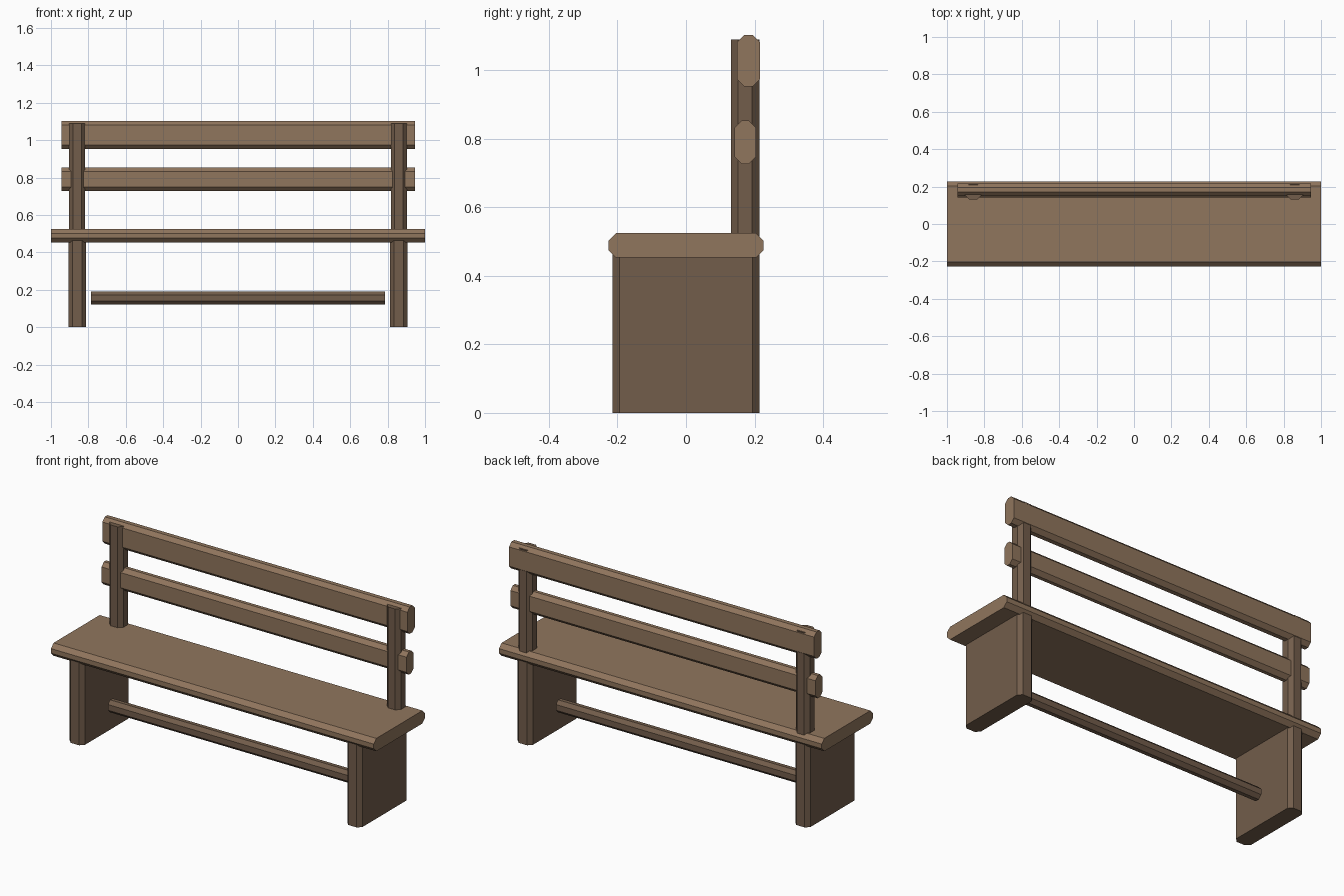
import bpy, bmesh
from mathutils import Vector

if "Cube" in bpy.data.objects:
    bpy.data.objects.remove(bpy.data.objects["Cube"])

def material(name, rgb):
    m = bpy.data.materials.new(name)
    m.diffuse_color = (*rgb, 1)
    m.use_nodes = True
    m.node_tree.nodes["Principled BSDF"].inputs["Base Color"].default_value = m.diffuse_color
    return m

light = material("light_wood", (0.28, 0.18, 0.11))
dark = material("dark_wood", (0.17, 0.11, 0.07))

def plank(name, lo, hi, axis, mat, chamfer=0.021):
    """Box from lo to hi whose four edges along the given axis are chamfered."""
    lo, hi = Vector(lo), Vector(hi)
    bm = bmesh.new()
    bmesh.ops.create_cube(bm, size=1)
    for v in bm.verts:
        v.co = Vector(hi[i] if v.co[i] > 0 else lo[i] for i in range(3))
    edges = [e for e in bm.edges
             if abs((e.verts[0].co - e.verts[1].co).normalized()[axis]) > 0.9]
    bmesh.ops.bevel(bm, geom=edges, offset=chamfer, offset_type='OFFSET',
                    segments=1, affect='EDGES')
    bmesh.ops.recalc_face_normals(bm, faces=bm.faces)
    me = bpy.data.meshes.new(name)
    bm.to_mesh(me)
    bm.free()
    me.materials.append(mat)
    ob = bpy.data.objects.new(name, me)
    bpy.context.collection.objects.link(ob)
    return ob

X, Z = 0, 2

# Seat board
plank("seat", (-1, -0.227, 0.453), (1, 0.227, 0.525), X, light, 0.023)

# Backrest boards
plank("top_back_rail", (-0.945, 0.149, 0.953), (0.945, 0.216, 1.103), X, light)
plank("lower_back_rail", (-0.945, 0.142, 0.727), (0.945, 0.204, 0.854), X, light)

# Stretcher between the legs
plank("stretcher", (-0.785, -0.03, 0.12), (0.785, 0.03, 0.19), X, dark, 0.019)

# Panel legs and back posts on both sides
for side, s in (("left", -1), ("right", 1)):
    a, b = sorted((s * 0.813, s * 0.907))
    plank(side + "_leg", (a, -0.215, 0), (b, 0.215, 0.47), Z, dark)
    a, b = sorted((s * 0.817, s * 0.903))
    plank(side + "_back_post", (a, 0.131, 0.5), (b, 0.214, 1.09), Z, dark)
